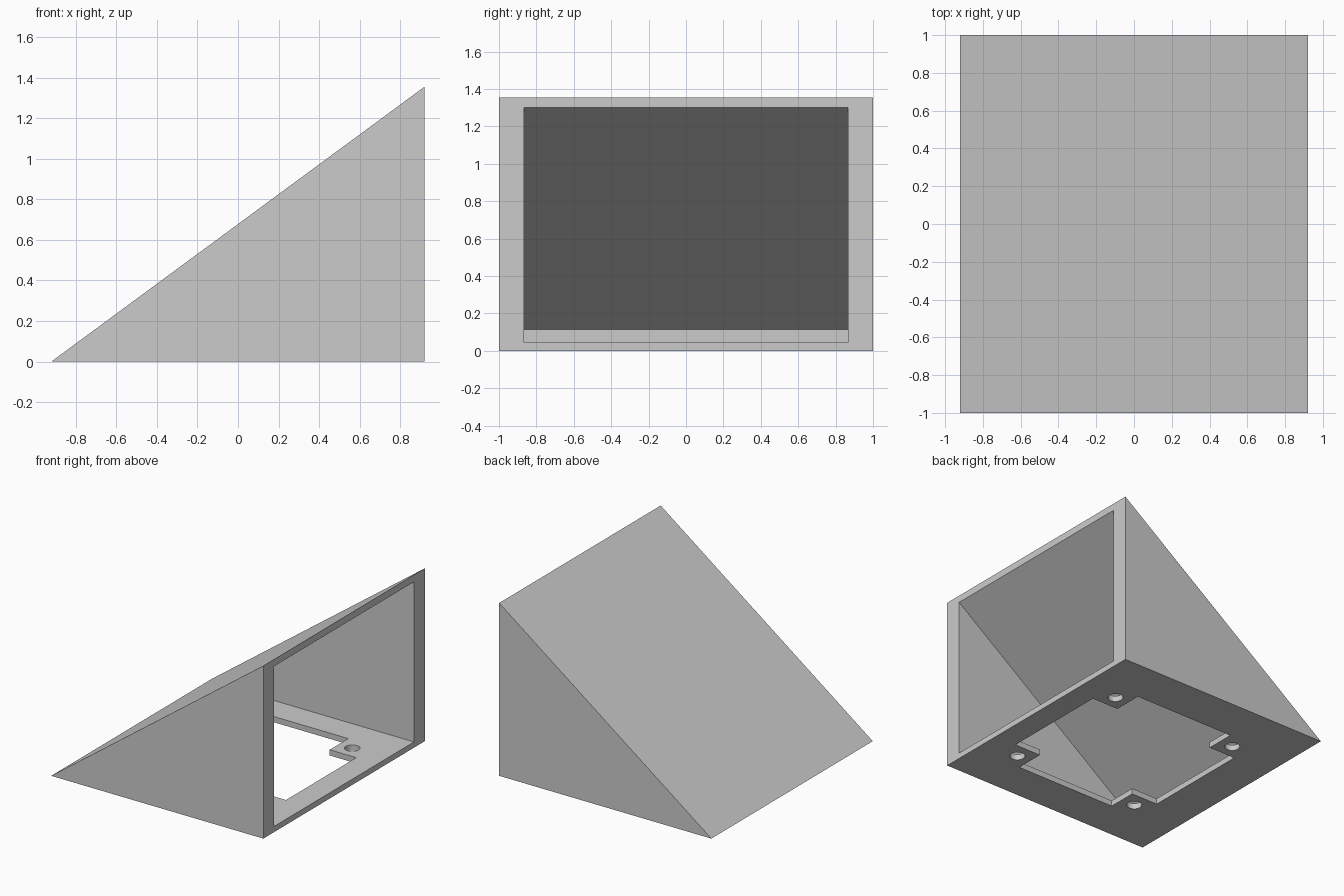
import bpy
import bmesh
import math
from mathutils import Vector

if "Cube" in bpy.data.objects:
    bpy.data.objects.remove(bpy.data.objects["Cube"], do_unlink=True)

HALF_X, HALF_Y, HEIGHT = 0.92, 1.0, 1.355
FLOOR = 0.045                 # floor thickness
CX, CY = 0.07, -0.02          # centre of the floor cutout

# Single flat grey
grey = bpy.data.materials.new("plain grey")
grey.use_nodes = True
colour = (0.6, 0.6, 0.6, 1)
grey.diffuse_color = colour
grey.node_tree.nodes["Principled BSDF"].inputs["Base Color"].default_value = colour


def prism(name, points, offset):
    """Extrude a closed 3D outline along an offset vector."""
    bm = bmesh.new()
    face = bm.faces.new([bm.verts.new(p) for p in points])
    ext = bmesh.ops.extrude_face_region(bm, geom=[face])
    moved = [g for g in ext["geom"] if isinstance(g, bmesh.types.BMVert)]
    bmesh.ops.translate(bm, verts=moved, vec=Vector(offset))
    bmesh.ops.recalc_face_normals(bm, faces=bm.faces)
    mesh = bpy.data.meshes.new(name)
    bm.to_mesh(mesh)
    bm.free()
    obj = bpy.data.objects.new(name, mesh)
    bpy.context.collection.objects.link(obj)
    return obj


def side_prism(name, profile, half_width):
    """Extrude an x-z profile symmetrically across y."""
    return prism(name, [(x, -half_width, z) for x, z in profile],
                 (0, 2 * half_width, 0))


def floor_prism(name, outline):
    """Extrude an x-y outline right through the floor."""
    return prism(name, [(CX + x, CY + y, -0.02) for x, y in outline],
                 (0, 0, FLOOR + 0.04))


# Outer wedge
shell = side_prism("wedge_housing",
                   [(-HALF_X, 0), (HALF_X, 0), (HALF_X, HEIGHT)], HALF_Y)
shell.data.materials.append(grey)

# Cavity, open on the tall end, with a short upright wall near the thin edge
slope = HEIGHT / (2 * HALF_X)
mouth = HALF_X + 0.1
cavity = side_prism("cavity_cutter",
                    [(-0.69, FLOOR), (mouth, FLOOR),
                     (mouth, 1.30 + 0.1 * slope),
                     (-0.69, 1.30 - (HALF_X + 0.69) * slope)], 0.866)

# Square floor cutout with notched corners
outer, inner = 0.665, 0.435
corner = [(outer, -inner), (outer, inner), (inner, inner)]
outline = []
for turn in range(4):
    c, s = round(math.cos(turn * math.pi / 2)), round(math.sin(turn * math.pi / 2))
    outline += [(c * x - s * y, s * x + c * y) for x, y in corner[1:] + [(inner, outer)]]
cutters = [cavity, floor_prism("floor_cutter", outline)]

# Four screw holes beside the notches
for sx in (-1, 1):
    for sy in (-1, 1):
        ring = [(sx * 0.55 + 0.055 * math.cos(a), sy * 0.55 + 0.055 * math.sin(a))
                for a in (math.tau * i / 32 for i in range(32))]
        cutters.append(floor_prism("screw_hole_cutter", ring))

# Cut everything out and bake the result
for cutter in cutters:
    cutter.hide_render = True
    mod = shell.modifiers.new(cutter.name, "BOOLEAN")
    mod.operation = "DIFFERENCE"
    mod.solver = "EXACT"
    mod.object = cutter
bpy.context.view_layer.update()
graph = bpy.context.evaluated_depsgraph_get()
baked = bpy.data.meshes.new_from_object(shell.evaluated_get(graph))
shell.modifiers.clear()
shell.data = baked
for cutter in cutters:
    bpy.data.objects.remove(cutter, do_unlink=True)

# Smooth only the screw hole walls
bpy.ops.object.select_all(action="DESELECT")
shell.select_set(True)
bpy.context.view_layer.objects.active = shell
bpy.ops.object.shade_smooth_by_angle(angle=math.radians(20))
